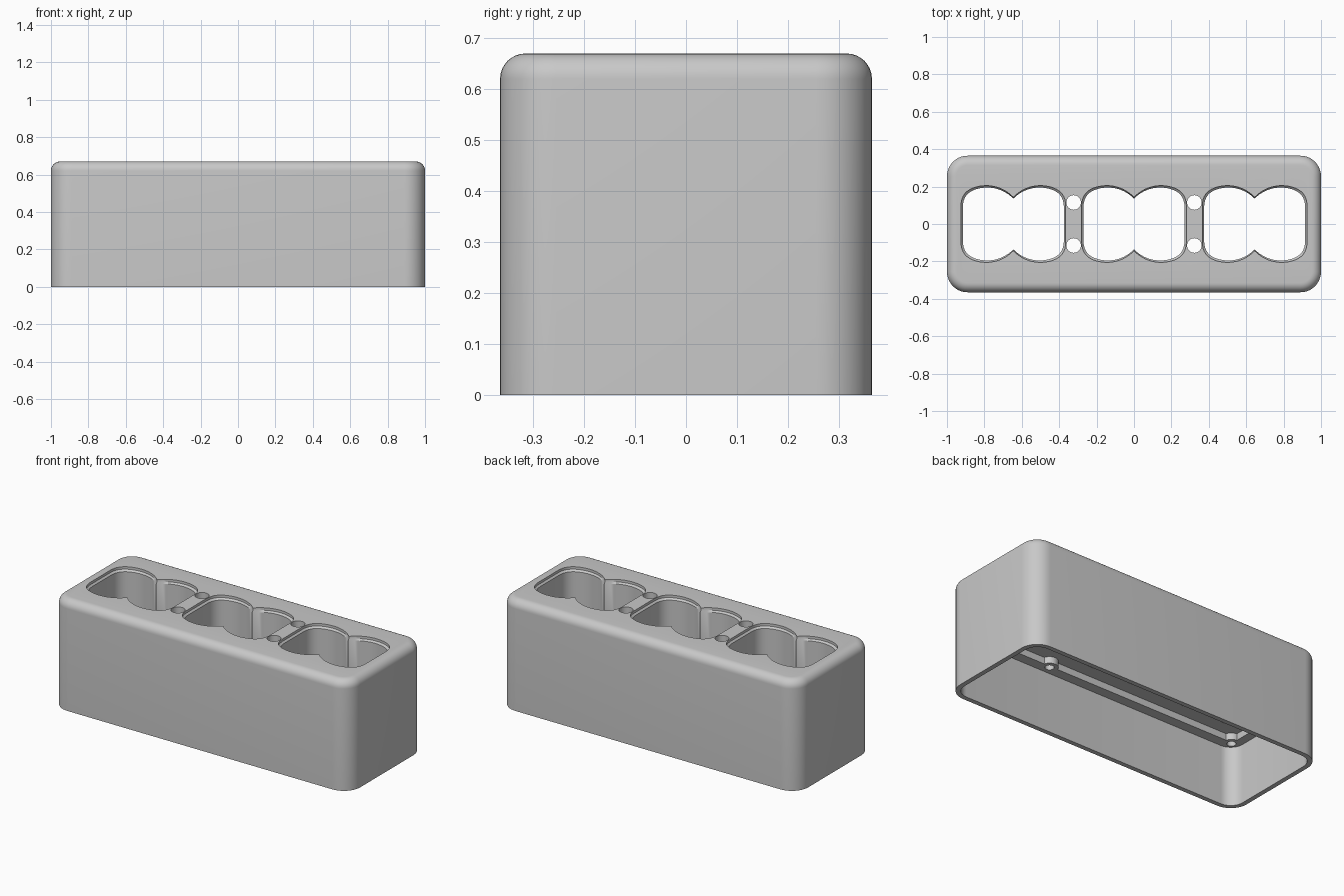
import bpy, bmesh, math

if "Cube" in bpy.data.objects:
    bpy.data.objects.remove(bpy.data.objects["Cube"], do_unlink=True)

grey = bpy.data.materials.new("plain_grey")
grey.use_nodes = True
GREY = (0.58, 0.58, 0.58, 1)
grey.diffuse_color = GREY
grey.node_tree.nodes["Principled BSDF"].inputs["Base Color"].default_value = GREY


def rounded_rect(hx, hy, r, steps=10):
    """Counter-clockwise outline with rounded corners."""
    pts = []
    for q, (sx, sy) in enumerate([(1, 1), (-1, 1), (-1, -1), (1, -1)]):
        for i in range(steps + 1):
            a = (q + i / steps) * math.pi / 2
            pts.append((sx * (hx - r) + r * math.cos(a), sy * (hy - r) + r * math.sin(a)))
    return pts


def circle(x, y, r, n=32):
    return [(x + r * math.cos(math.tau * i / n), y + r * math.sin(math.tau * i / n)) for i in range(n)]


def pocket(cx, grow):
    """Outline of two overlapping round bays with softened outer corners."""
    quarter = []
    for i in range(7):                                   # corner curve
        t = i / 6
        quarter.append((0.27 * (1 - t * t) + 0.225 * t * t,
                        0.09 * (1 - t) ** 2 + 0.3 * t * (1 - t) + 0.175 * t * t))
    for i in range(1, 17):                               # arc in to the cusp
        x = 0.225 * (1 - i / 16)
        quarter.append((x, math.sqrt(0.195 ** 2 - (x - 0.14) ** 2)))
    half = quarter + [(-x, y) for x, y in quarter[-2::-1]]
    full = half + [(-x, -y) for x, y in half]
    return [(cx + x * (1 + grow / 0.27), y * (1 + grow / 0.195)) for x, y in full]


def loft(name, rings):
    """Closed solid through outlines stacked at the given heights."""
    bm = bmesh.new()
    loops = [[bm.verts.new((x, y, z)) for x, y in pts] for pts, z in rings]
    for a, b in zip(loops, loops[1:]):
        n = len(a)
        for i in range(n):
            j = (i + 1) % n
            bm.faces.new((a[i], a[j], b[j], b[i]))
    bm.faces.new(loops[0][::-1])
    bm.faces.new(loops[-1])
    bmesh.ops.recalc_face_normals(bm, faces=bm.faces)
    mesh = bpy.data.meshes.new(name)
    bm.to_mesh(mesh)
    bm.free()
    mesh.materials.append(grey)
    obj = bpy.data.objects.new(name, mesh)
    bpy.context.collection.objects.link(obj)
    return obj


def combine(target, tool, operation="DIFFERENCE"):
    mod = target.modifiers.new(tool.name, "BOOLEAN")
    mod.operation = operation
    mod.solver = "EXACT"
    mod.object = tool
    bpy.context.view_layer.objects.active = target
    bpy.ops.object.modifier_apply(modifier=mod.name)
    bpy.data.objects.remove(tool, do_unlink=True)


# Outer body with rounded uprights and a filleted top edge
HX, HY, H, R, FILLET = 1.0, 0.365, 0.67, 0.11, 0.05
rings = [(rounded_rect(HX, HY, R), 0)]
for i in range(9):
    a = i / 8 * math.pi / 2
    d = FILLET * (1 - math.cos(a))
    rings.append((rounded_rect(HX - d, HY - d, R - d), H - FILLET + FILLET * math.sin(a)))
body = loft("case_body", rings)

# Hollow underside and shallow recess above the ledge
LEDGE, CEILING = 0.36, 0.40
combine(body, loft("hollow", [(rounded_rect(0.972, 0.337, 0.082), -0.1),
                              (rounded_rect(0.972, 0.337, 0.082), LEDGE)]))
combine(body, loft("recess", [(rounded_rect(0.92, 0.275, 0.03), LEDGE - 0.05),
                              (rounded_rect(0.92, 0.275, 0.03), CEILING)]))

# Screw bosses on the ledge with blind holes
for x in (-0.922, 0.35, 0.922):
    for y in (-0.287, 0.287):
        combine(body, loft("boss", [(circle(x, y, 0.048), LEDGE),
                                    (circle(x, y, 0.048), CEILING + 0.03)]), "UNION")
        combine(body, loft("screw_hole", [(circle(x, y, 0.025), LEDGE - 0.05),
                                          (circle(x, y, 0.025), LEDGE + 0.15)]))

# Three bevelled pockets through the top
for cx in (-0.645, 0, 0.645):
    combine(body, loft("pocket", [(pocket(cx, 0), 0.3), (pocket(cx, 0), H - 0.025),
                                  (pocket(cx, 0.01), H - 0.015), (pocket(cx, 0.01), H + 0.1)]))

# Round holes in the bridges between the pockets
for x in (-0.3225, 0.3225):
    for y in (-0.115, 0.115):
        combine(body, loft("bridge_hole", [(circle(x, y, 0.039), 0.3),
                                           (circle(x, y, 0.039), H + 0.1)]))

bpy.ops.object.select_all(action="DESELECT")
body.select_set(True)
bpy.context.view_layer.objects.active = body
bpy.ops.object.shade_smooth_by_angle(angle=math.radians(30))
